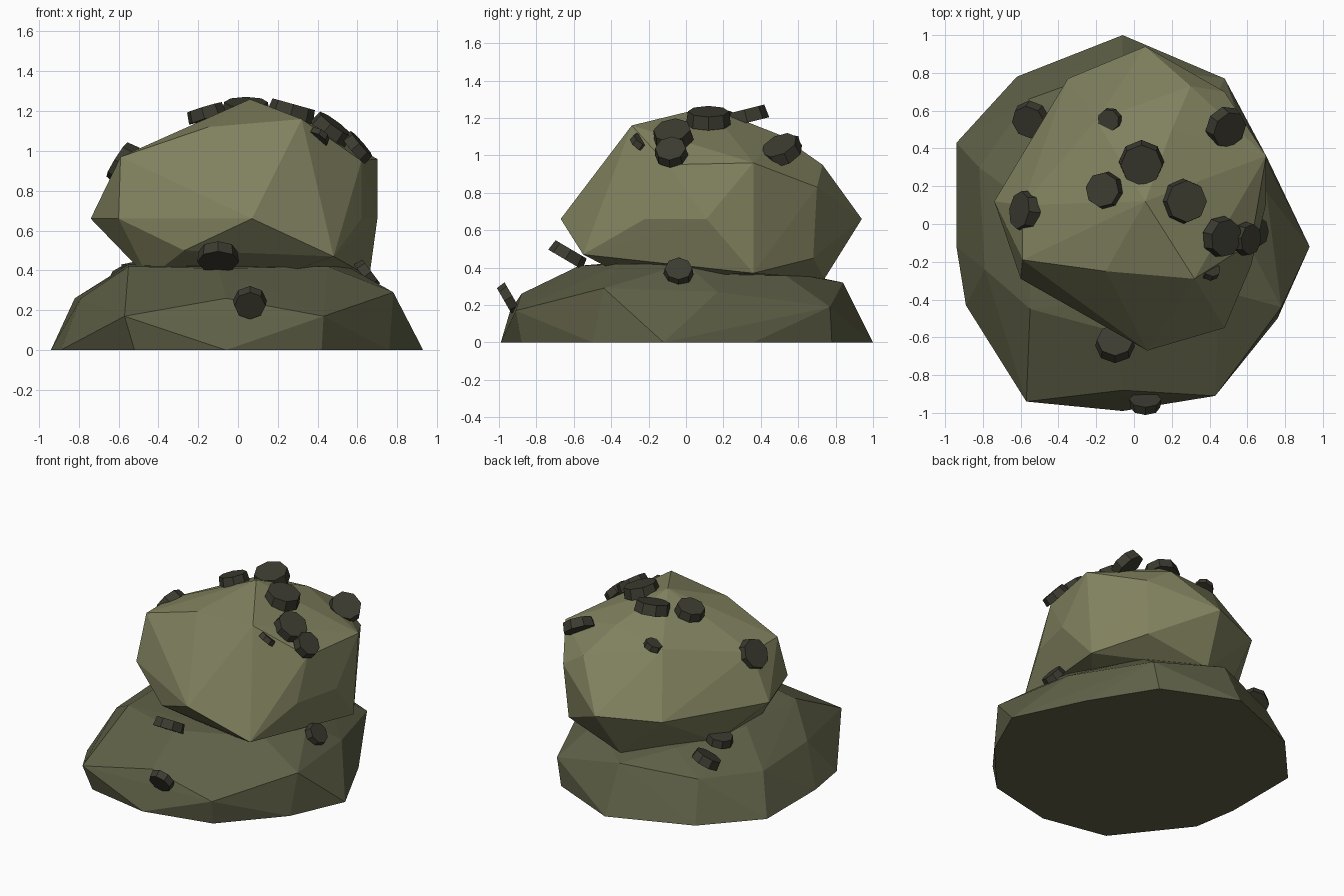
import bpy, bmesh
from mathutils import Vector, Matrix


def material(name, rgb):
    m = bpy.data.materials.new(name)
    m.diffuse_color = (*rgb, 1)
    return m


def finish(name, bm, mat):
    me = bpy.data.meshes.new(name)
    bm.normal_update()
    bm.to_mesh(me)
    bm.free()
    me.materials.append(mat)
    ob = bpy.data.objects.new(name, me)
    bpy.context.collection.objects.link(ob)


def boulder(name, points, mat):
    # faceted stone: convex skin over its corner points
    bm = bmesh.new()
    for p in points:
        bm.verts.new(p)
    res = bmesh.ops.convex_hull(bm, input=bm.verts[:])
    loose = {g for g in res["geom_interior"] + res["geom_unused"]
             if isinstance(g, bmesh.types.BMVert)}
    bmesh.ops.delete(bm, geom=list(loose), context='VERTS')
    bmesh.ops.recalc_face_normals(bm, faces=bm.faces[:])
    finish(name, bm, mat)


def pebble(name, pos, normal, radius, mat):
    # eight-sided flat chip, with slightly narrowed rims
    bm = bmesh.new()
    rot = Vector(normal).to_track_quat('Z', 'Y').to_matrix().to_4x4()
    h = radius * 0.3
    bmesh.ops.create_cone(bm, cap_ends=True, segments=8, radius1=radius,
                          radius2=radius * 0.92, depth=2 * h,
                          matrix=Matrix.Translation(pos) @ rot)
    finish(name, bm, mat)


stone = material("light_stone", (0.22, 0.22, 0.115))
base = material("dark_stone", (0.115, 0.118, 0.063))
chip = material("chip_stone", (0.045, 0.044, 0.03))

# wide lower boulder, flat underneath
boulder("lower_boulder", [
    (-.06, 1, 0), (.44, .78, 0), (.70, .36, 0), (.93, -.12, 0), (.76, -.5, 0),
    (.42, -.88, 0), (-.06, -.99, 0), (-.52, -.9, 0), (-.78, -.55, 0),
    (-.89, -.43, 0), (-.94, -.12, 0), (-.94, .43, 0), (-.62, .78, 0),
    (-.57, -.94, .17), (-.06, -.88, .26), (.43, -.91, .17), (.78, -.44, .29),
    (.70, .17, .27), (.48, .77, .19), (-.06, .84, .32), (-.56, .66, .27),
    (-.82, .3, .26), (-.79, -.24, .26), (-.55, -.45, .42), (-.1, -.57, .41),
    (.45, -.35, .42), (.55, 0, .42), (.35, .5, .38), (-.55, .1, .43),
    (-.3, .55, .38)], base)

# upper boulder
boulder("upper_boulder", [
    (.07, -.67, .66), (.32, -.29, 1.16), (.06, .12, 1.26), (-.15, -.25, 1.12),
    (-.59, .1, .97), (-.74, .12, .66), (-.60, -.29, .66), (-.59, -.19, .97),
    (-.27, -.47, .5), (.48, -.55, .47), (.62, -.22, .66), (.70, .36, .96),
    (.70, .11, .66), (.66, .36, .37), (.48, .70, .83), (.3, .73, .95),
    (.06, .94, .66), (-.35, .77, .66), (-.2, .55, 1.06), (.2, .5, 1.11),
    (0, .74, .34), (-.45, .3, .37), (-.45, -.2, .36), (.62, -.1, .95),
    (.1, -.3, .34), (.45, .68, .45)], stone)

# scattered chips: position, facing, radius
chips = [
    ((.04, .32, 1.21), (0, -.25, 1), .12),
    ((-.16, .18, 1.19), (-.3, .05, 1), .10),
    ((.27, .12, 1.20), (.28, 0, 1), .12),
    ((.47, -.07, 1.11), (.6, -.15, .8), .11),
    ((.60, -.08, 1.02), (.75, -.1, .65), .09),
    ((.40, -.24, 1.07), (.4, .5, .75), .06),
    ((.49, .51, 1.03), (.5, -.35, .75), .11),
    ((-.13, .55, 1.07), (-.3, -.1, .9), .065),
    ((-.58, .07, .94), (-.8, .1, .5), .11),
    ((-.55, .55, .37), (-.3, -.35, .8), .10),
    ((-.50, .33, .42), (-.2, 0, .95), .09),
    ((-.10, -.63, .47), (0, .5, .85), .105),
    ((.06, -.95, .235), (0, -.87, -.5), .085),
    ((.65, -.04, .38), (.8, 0, .6), .08),
]
for i, (p, n, r) in enumerate(chips, 1):
    pebble(f"chip_{i}", p, n, r, chip)
